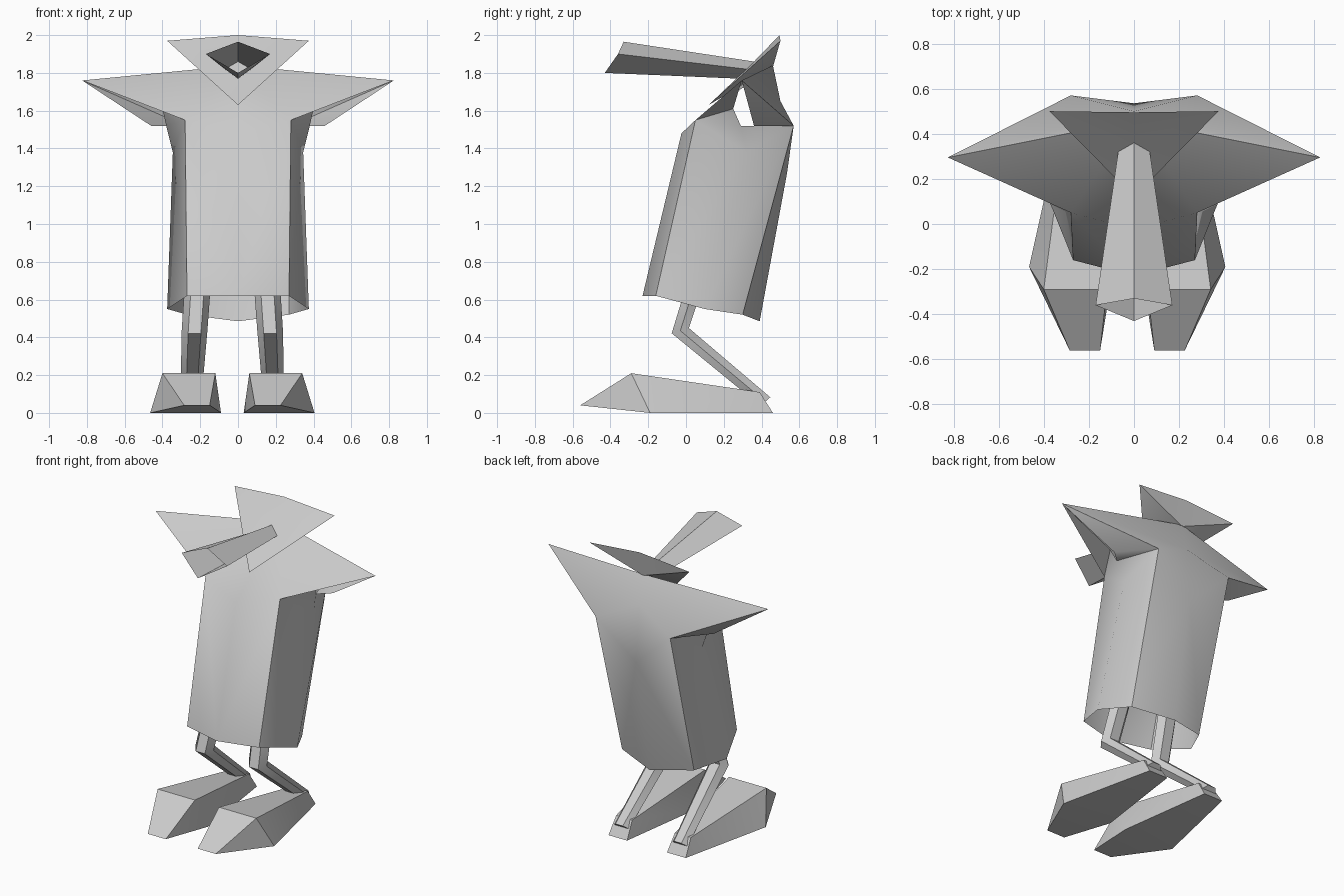
import bpy, bmesh, math
from mathutils import Vector

old = bpy.data.objects.get("Cube")
if old:
    bpy.data.objects.remove(old, do_unlink=True)

grey = bpy.data.materials.new("plain_grey")
grey.use_nodes = True
grey.diffuse_color = (0.6, 0.6, 0.6, 1)
grey.node_tree.nodes["Principled BSDF"].inputs["Base Color"].default_value = (0.6, 0.6, 0.6, 1)


def finish(name, bm, smooth, centre=0.0):
    """Turn a half model into an object mirrored across x = centre."""
    bmesh.ops.recalc_face_normals(bm, faces=bm.faces)
    mesh = bpy.data.meshes.new(name)
    bm.to_mesh(mesh)
    bm.free()
    mesh.materials.append(grey)
    obj = bpy.data.objects.new(name, mesh)
    obj.location.x = centre
    bpy.context.collection.objects.link(obj)
    bpy.ops.object.select_all(action="DESELECT")
    obj.select_set(True)
    bpy.context.view_layer.objects.active = obj
    mirror = obj.modifiers.new("Mirror", "MIRROR")
    mirror.use_clip = True
    bpy.ops.object.modifier_apply(modifier="Mirror")
    bpy.ops.object.shade_smooth_by_angle(angle=math.radians(smooth))
    return obj


def panels(name, points, faces, smooth):
    """Half shell made from named corner points."""
    bm = bmesh.new()
    v = {k: bm.verts.new(p) for k, p in points.items()}
    for f in faces:
        bm.faces.new([v[k] for k in f.split()])
    return finish(name, bm, smooth)


# Robe with pointed open sleeves
panels("robe", {
    "hem_front": (0, -.23, .62), "hem_front_side": (.27, -.16, .62),
    "hem_side": (.375, .1, .55), "hem_back_side": (.27, .3, .52),
    "hem_back": (0, .39, .485),
    "chest": (0, -.024, 1.48), "shoulder": (.28, .05, 1.55),
    "armpit": (.345, .32, 1.38), "cuff_front": (.4, .25, 1.61),
    "cuff_low": (.38, .29, 1.52), "cuff_back": (.46, .36, 1.52),
    "blade": (.28, .57, 1.52), "spine": (0, .535, 1.27),
    "nape": (0, .5, 1.65), "neck": (0, .46, 1.84), "tip": (.825, .295, 1.76),
}, [
    "hem_front hem_front_side shoulder chest",
    "hem_front_side hem_side armpit shoulder",
    "shoulder armpit cuff_low cuff_front",
    "hem_side hem_back_side blade armpit",
    "hem_back_side hem_back spine blade",
    "spine nape blade",
    "nape neck tip blade",
    "neck chest shoulder tip",
    "tip shoulder cuff_front",
    "tip blade cuff_back",
    "cuff_back blade cuff_low",
    "cuff_low blade armpit",
], 55)

# Triangular head
panels("head", {
    "chin": (0, .12, 1.63), "corner": (.375, .5, 1.97),
    "crown": (0, .495, 2.0), "brow": (0, .36, 1.86), "back": (0, .46, 1.83),
}, [
    "chin corner brow", "brow corner crown",
    "crown corner back", "back corner chin",
], 30)

# Hollow flared snout
panels("snout", {
    "top": (0, -.33, 1.965), "side": (.17, -.36, 1.9), "bottom": (0, -.43, 1.8),
    "root_top": (0, .36, 1.86), "root_side": (.07, .32, 1.82),
    "root_bottom": (0, .27, 1.77),
}, ["top side root_side root_top", "side bottom root_bottom root_side"], 50)

# Bent legs: six-sided rings given by centre, cross direction and radii
bm = bmesh.new()
rings = []
for centre, cross, wide, deep in [
    ((.175, .085, .8), (0, 1, .1), .07, .055),
    ((.2, -.03, .435), (0, 1, .3), .068, .055),
    ((.22, .42, .06), (0, .75, .65), .055, .04),
]:
    cross = Vector(cross).normalized()
    rings.append([bm.verts.new(Vector(centre)
                  + Vector((wide * math.cos(a), 0, 0)) + cross * deep * math.sin(a))
                  for a in [i * math.pi / 3 for i in range(6)]])
for low, high in zip(rings, rings[1:]):
    for i in range(6):
        j = (i + 1) % 6
        bm.faces.new((low[i], low[j], high[j], high[i]))
bm.faces.new(rings[0])
bm.faces.new(rings[-1])
finish("legs", bm, 45, -.03)

# Wedge feet: inner x, outer x, y, z of each crosswise edge
bm = bmesh.new()
for inner, outer, y, z in [
    (.12, .255, -.56, .04), (.09, .37, -.29, .21), (.06, .435, -.19, 0),
    (.15, .29, .46, 0), (.16, .28, .39, .11),
]:
    for x in (inner, outer):
        bm.verts.new((x, y, z))
bmesh.ops.convex_hull(bm, input=bm.verts)
bmesh.ops.dissolve_limit(bm, angle_limit=.02, verts=bm.verts, edges=bm.edges)
finish("feet", bm, 25, -.03)
